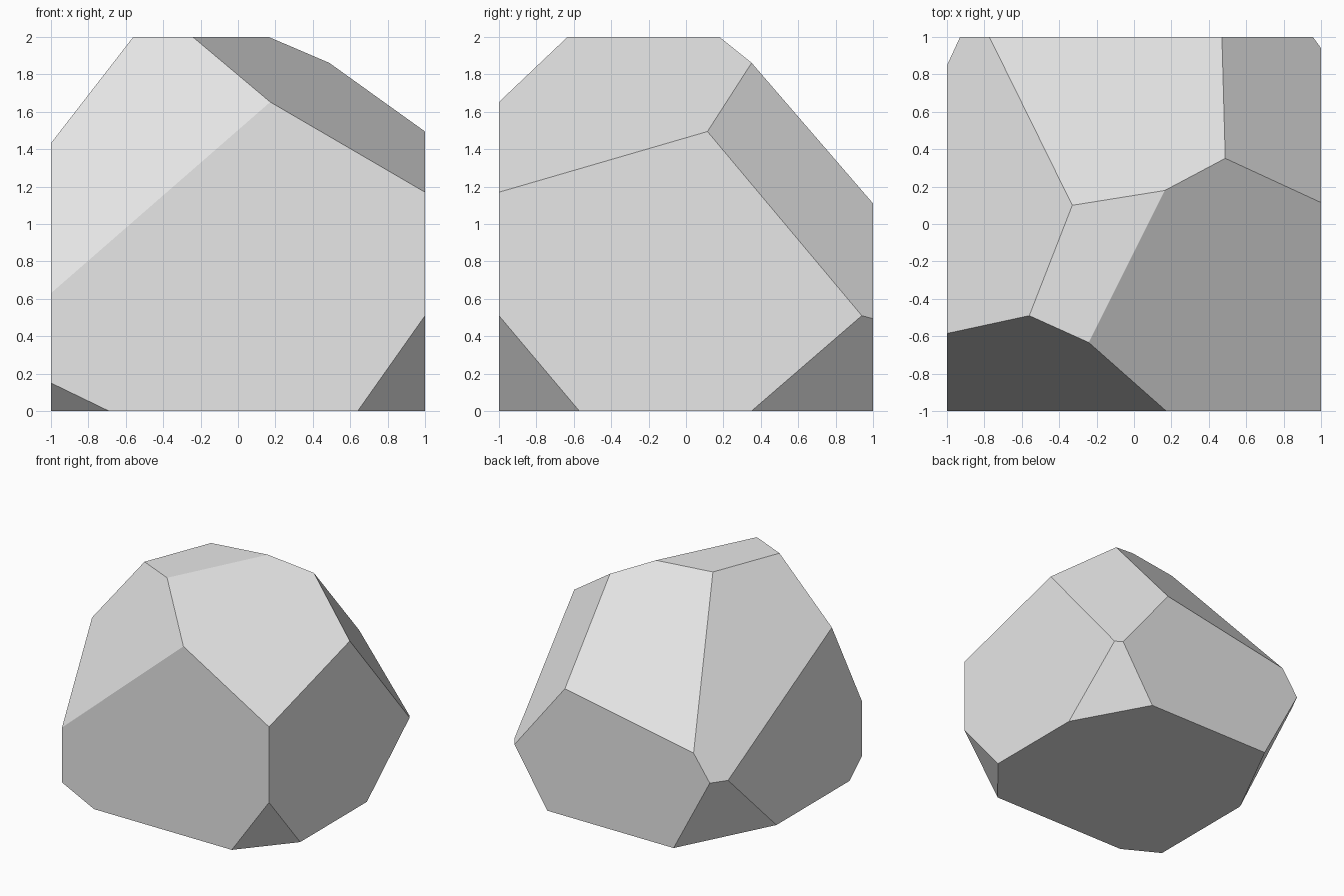
import bpy
import bmesh
from mathutils import Vector

cube = bpy.data.objects.get("Cube")
if cube:
    bpy.data.objects.remove(cube, do_unlink=True)

# Plain stone grey
grey = bpy.data.materials.new("stone_grey")
grey.use_nodes = True
grey.diffuse_color = (0.8, 0.8, 0.8, 1)
grey.node_tree.nodes["Principled BSDF"].inputs["Base Color"].default_value = grey.diffuse_color

# Each facet is a flat cut through three points
CUTS = {
    "front_left_slope": ((-.56, -.49, 2), (.17, -1, 1.65), (-1, -1, .63)),
    "front_right_slope": ((-.24, -.63, 2), (1, -1, 1.17), (.49, .35, 1.86)),
    "back_right_slope": ((.49, .35, 1.86), (.47, 1, 1.11), (1, .94, .51)),
    "back_slope": ((.17, .18, 2), (-.33, .1, 2), (.47, 1, 1.11)),
    "back_left_slope": ((-.56, -.49, 2), (-.33, .1, 2), (-.93, 1, .66)),
    "back_right_foot": ((1, .94, .51), (.64, 1, 0), (1, .35, 0)),
    "front_left_foot": ((-.69, -1, 0), (-1, -.83, 0), (-1, -1, .15)),
    "back_left_foot": ((-.93, 1, .66), (-1, .18, 0), (-.58, 1, 0)),
    "front_right_foot": ((.64, -1, 0), (1, -.57, 0), (1, -1, .51)),
}
CENTRE = Vector((0, 0, 1))


def cut(bm, points):
    """Slice off the side of the plane away from the centre and cap the hole."""
    a, b, c = map(Vector, points)
    normal = (b - a).cross(c - a).normalized()
    if normal.dot(a - CENTRE) < 0:
        normal.negate()
    bmesh.ops.bisect_plane(bm, geom=bm.verts[:] + bm.edges[:] + bm.faces[:],
                           dist=1e-5, plane_co=a, plane_no=normal, clear_outer=True)
    rim = [e for e in bm.edges if e.is_boundary]
    if rim:
        bmesh.ops.contextual_create(bm, geom=rim)


# Boulder: a block with its corners chipped off
bm = bmesh.new()
bmesh.ops.create_cube(bm, size=2)
bmesh.ops.translate(bm, verts=bm.verts, vec=CENTRE)
for points in CUTS.values():
    cut(bm, points)
bmesh.ops.recalc_face_normals(bm, faces=bm.faces)

mesh = bpy.data.meshes.new("boulder")
bm.to_mesh(mesh)
bm.free()
mesh.materials.append(grey)
boulder = bpy.data.objects.new("boulder", mesh)
bpy.context.collection.objects.link(boulder)
